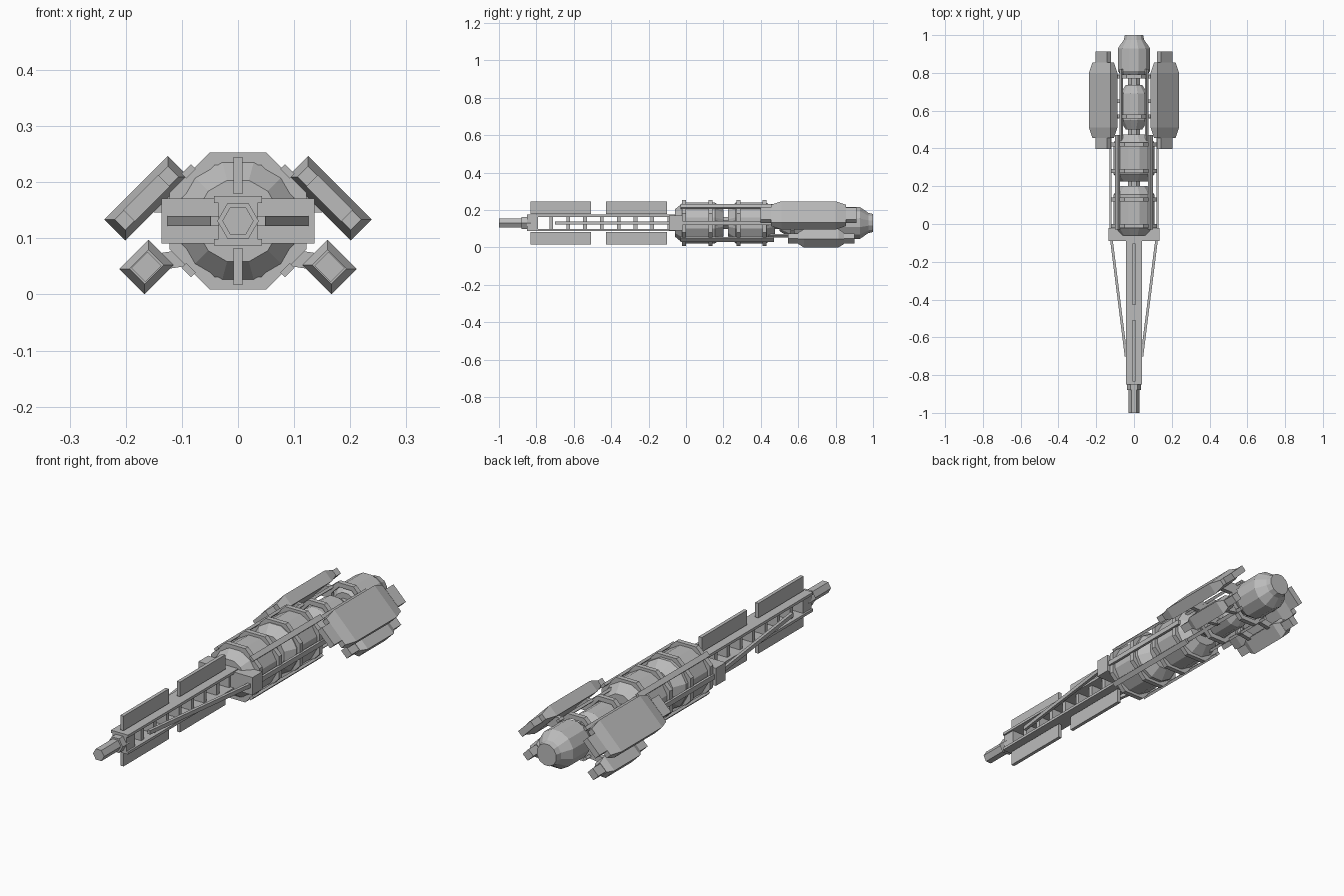
import bpy, math
from mathutils import Vector, Matrix

cube = bpy.data.objects.get("Cube")
if cube:
    bpy.data.objects.remove(cube)

grey = bpy.data.materials.new("hull grey")
grey.use_nodes = True
COLOUR = (0.5, 0.5, 0.5, 1)
grey.diffuse_color = COLOUR
grey.node_tree.nodes["Principled BSDF"].inputs["Base Color"].default_value = COLOUR

AXIS = 0.131


def add_mesh(name, verts, faces):
    mesh = bpy.data.meshes.new(name)
    mesh.from_pydata(verts, [], faces)
    mesh.materials.append(grey)
    ob = bpy.data.objects.new(name, mesh)
    bpy.context.collection.objects.link(ob)
    return ob


def loft(name, sections, centre=(0, AXIS), closed=False):
    """Join (y, outline) sections; a closed loft has no caps."""
    n = len(sections[0][1])
    verts = [(centre[0] + x, y, centre[1] + z) for y, pts in sections for x, z in pts]
    faces = []
    rows = len(sections)
    for r in range(rows if closed else rows - 1):
        a, b = r * n, (r + 1) % rows * n
        faces += [(a + i, a + (i + 1) % n, b + (i + 1) % n, b + i) for i in range(n)]
    if not closed:
        faces += [tuple(range(n))[::-1], tuple(range((rows - 1) * n, rows * n))]
    return add_mesh(name, verts, faces)


def polygon(radius, sides, turn=0.5):
    return [(radius * math.cos((i + turn) * math.tau / sides),
             radius * math.sin((i + turn) * math.tau / sides)) for i in range(sides)]


def turned(name, profile, sides=12, turn=0.5):
    return loft(name, [(y, polygon(r, sides, turn)) for y, r in profile])


def ring(name, y, outer, inner, width):
    o, i = polygon(outer, 8), polygon(inner, 8)
    h = width / 2
    return loft(name, [(y - h, o), (y + h, o), (y + h, i), (y - h, i)], closed=True)


def box(name, centre, size, roll=0):
    x, y, z = (s / 2 for s in size)
    m = Matrix.Translation(centre) @ Matrix.Rotation(roll, 4, 'Y')
    verts = [m @ Vector((a * x, b * y, c * z))
             for a in (-1, 1) for b in (-1, 1) for c in (-1, 1)]
    return add_mesh(name, verts, [(0, 1, 3, 2), (4, 6, 7, 5), (0, 4, 5, 1),
                                  (2, 3, 7, 6), (0, 2, 6, 4), (1, 5, 7, 3)])


def beam(name, start, end, width, height):
    """Straight bar between two points."""
    a, b = Vector(start), Vector(end)
    ob = box(name, (0, 0, 0), (width, (b - a).length, height))
    q = (b - a).to_track_quat('Y', 'Z')
    ob.data.transform(Matrix.Translation((a + b) / 2) @ q.to_matrix().to_4x4())
    return ob


def pod(name, centre, half_long, half_short, roll, start, end, cap, taper):
    """Tilted box with tapered ends and a small block at each end."""
    def outline(k, inset=0):
        c, s = math.cos(roll), math.sin(roll)
        corners = [(-1, -1), (1, -1), (1, 1), (-1, 1)]
        return [(p * (half_long - inset) * k * c - q * (half_short - inset) * k * s,
                 p * (half_long - inset) * k * s + q * (half_short - inset) * k * c)
                for p, q in corners]
    loft(name, [(start, outline(1, 0.013)), (start + taper, outline(1)),
                (end - taper, outline(1)), (end, outline(1, 0.013))], centre)
    small = outline(0.55)
    loft(name + "_front_cap", [(start - cap, small), (start, small)], centre)
    loft(name + "_back_cap", [(end, small), (end + cap, small)], centre)


# Barrel and collar
turned("barrel", [(-1, 0.028), (-0.8, 0.028)], 6, 0)
turned("barrel_collar", [(-0.88, 0.037), (-0.83, 0.037)], 6, 0)

# Forward truss: two plates, rungs, fins and side braces
for part, side in (("upper", 1), ("lower", -1)):
    box(part + "_truss_plate", (0, -0.45, AXIS + side * 0.038), (0.086, 0.8, 0.012))
    for label, y in (("front", -0.67), ("back", -0.265)):
        box(f"{part}_{label}_fin", (0, y, AXIS + side * 0.081), (0.016, 0.325, 0.066))
box("truss_nose_block", (0, -0.82, AXIS), (0.07, 0.06, 0.066))
for i in range(8):
    box("truss_rung", (0, -0.72 + i * 0.09, AXIS), (0.05, 0.02, 0.07))
box("collar_block", (0, -0.055, AXIS), (0.272, 0.07, 0.08))
for part, side in (("left", 1), ("right", -1)):
    beam(part + "_brace", (side * 0.12, -0.08, AXIS), (side * 0.042, -0.7, AXIS), 0.014, 0.018)

# Central tanks on a core rod
turned("core_rod", [(-0.05, 0.035), (0.82, 0.035)], 8)
turned("front_tank", [(-0.06, 0.075), (-0.015, 0.113), (0.155, 0.113), (0.2, 0.075)])
turned("middle_tank", [(0.225, 0.075), (0.265, 0.113), (0.43, 0.113), (0.475, 0.075)])
turned("small_tank", [(0.5, 0.045), (0.55, 0.077), (0.69, 0.077), (0.735, 0.045)])
turned("rear_tank", [(0.77, 0.06), (0.81, 0.088), (0.93, 0.088), (0.975, 0.056), (1, 0.05)])

# Octagonal cage
for y in (-0.01, 0.13, 0.28, 0.42):
    ring("cage_ring", y, 0.132, 0.108, 0.022)
for sx in (1, -1):
    for sz in (1, -1):
        roll = sx * sz * math.pi / 4
        box("cage_rod", (sx * 0.088, 0.22, AXIS + sz * 0.088), (0.024, 0.5, 0.012), roll)
        box("rear_rod", (sx * 0.068, 0.62, AXIS + sz * 0.068), (0.016, 0.4, 0.012), roll)
    box("side_rail", (sx * 0.124, 0.21, AXIS), (0.012, 0.5, 0.022))

# Rear frames holding the pods
for y in (0.57, 0.78):
    ring("rear_ring", y, 0.106, 0.084, 0.022)
    for sx in (1, -1):
        beam("upper_pod_arm", (sx * 0.07, y, AXIS + 0.04), (sx * 0.15, y, AXIS + 0.04), 0.02, 0.05)
for y in (0.65, 0.78):
    for sx in (1, -1):
        beam("lower_pod_arm", (sx * 0.06, y, AXIS - 0.06), (sx * 0.16, y, 0.055), 0.02, 0.03)

# Side pods
for part, side in (("left", 1), ("right", -1)):
    tilt = -side * math.pi / 4
    pod(part + "_upper_pod", (side * 0.163, 0.1715), 0.08, 0.0265, tilt, 0.455, 0.855, 0.057, 0.055)
    pod(part + "_lower_pod", (side * 0.163, 0.049), 0.037, 0.032, tilt, 0.6, 0.845, 0.055, 0.03)
